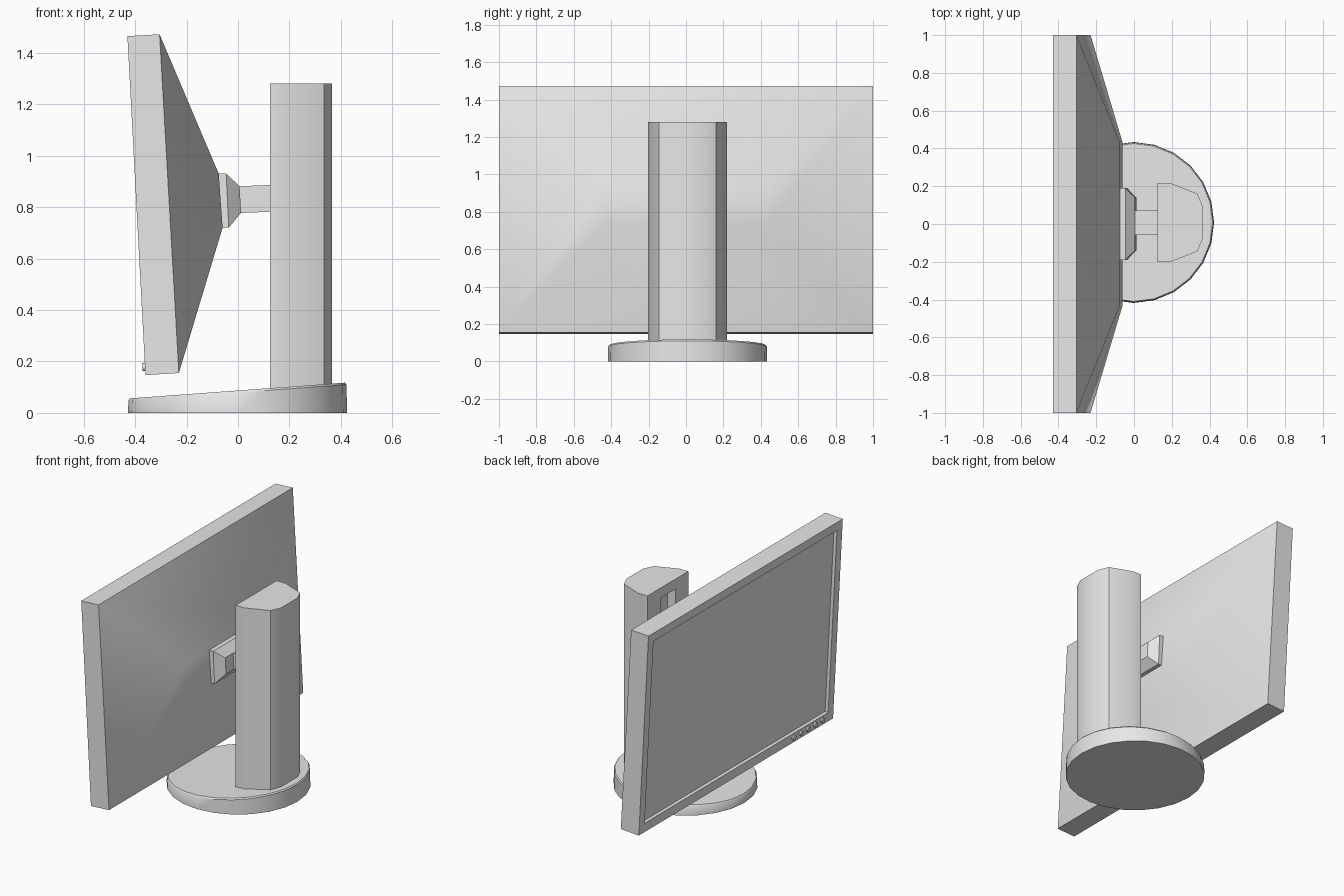
import bpy, bmesh, math
from mathutils import Vector, Matrix

if "Cube" in bpy.data.objects:
    bpy.data.objects.remove(bpy.data.objects["Cube"], do_unlink=True)

GREY = bpy.data.materials.new("light grey plastic")
GREY.use_nodes = True
GREY.diffuse_color = (0.8, 0.8, 0.8, 1)
GREY.node_tree.nodes["Principled BSDF"].inputs["Base Color"].default_value = (0.8, 0.8, 0.8, 1)


def finish(name, bm):
    bmesh.ops.recalc_face_normals(bm, faces=bm.faces)
    mesh = bpy.data.meshes.new(name)
    bm.to_mesh(mesh)
    bm.free()
    mesh.materials.append(GREY)
    ob = bpy.data.objects.new(name, mesh)
    bpy.context.collection.objects.link(ob)
    return ob


def smooth(ob, angle=30):
    bpy.ops.object.select_all(action='DESELECT')
    ob.select_set(True)
    bpy.context.view_layer.objects.active = ob
    bpy.ops.object.shade_smooth_by_angle(angle=math.radians(angle))


def loft(name, rings):
    """Skin closed rings of points in order and cap both ends."""
    bm = bmesh.new()
    loops = [[bm.verts.new(p) for p in ring] for ring in rings]
    for a, b in zip(loops, loops[1:]):
        for i in range(len(a)):
            j = (i + 1) % len(a)
            bm.faces.new((a[i], a[j], b[j], b[i]))
    bm.faces.new(loops[0])
    bm.faces.new(loops[-1])
    return finish(name, bm)


def rect(top, bottom, half, cy=0.0):
    """Rectangle ring from a top and a bottom (x, z) point and a half width in y."""
    return [(top[0], cy - half, top[1]), (top[0], cy + half, top[1]),
            (bottom[0], cy + half, bottom[1]), (bottom[0], cy - half, bottom[1])]


# Tilted display: recessed screen, bezel, case sides, tapered back
TOP, BOTTOM = Vector((-0.43, 1.465)), Vector((-0.36, 0.147))
up = (TOP - BOTTOM).normalized()
inward = Vector((up.y, -up.x))
BEZEL, DEPTH = 0.055, 0.022
rim_top, rim_bottom = TOP - up * BEZEL, BOTTOM + up * (BEZEL + 0.005)
display = loft("display_panel", [
    rect(rim_top + inward * DEPTH, rim_bottom + inward * DEPTH, 1 - BEZEL),
    rect(rim_top, rim_bottom, 1 - BEZEL),
    rect(TOP, BOTTOM, 1.0),
    rect((-0.305, 1.472), (-0.23, 0.155), 1.0),
    rect((-0.075, 0.93), (-0.06, 0.72), 0.43),
])
smooth(display)

# Row of round buttons on the lower bezel
tilt = Matrix(((inward.x, 0, up.x), (0, 1, 0), (inward.y, 0, up.y))).to_4x4()
for i in range(5):
    spot = BOTTOM + up * 0.032
    bm = bmesh.new()
    bmesh.ops.create_cone(bm, cap_ends=True, segments=16, radius1=0.016, radius2=0.016, depth=0.02,
                          matrix=Matrix.Translation((spot.x, -0.59 - i * 0.074, spot.y))
                          @ tilt @ Matrix.Rotation(math.pi / 2, 4, 'Y'))
    smooth(finish(f"button_{i + 1}", bm))

# Mounting plate that narrows towards the arm
loft("mount_plate", [
    rect((-0.08, 0.93), (-0.066, 0.72), 0.19),
    rect((-0.046, 0.93), (-0.036, 0.72), 0.19),
    rect((0.006, 0.882), (0.012, 0.778), 0.14),
])

# Arm running into the column slot
loft("support_arm", [
    rect((0.0, 0.881), (0.0, 0.777), 0.065, 0.006),
    rect((0.17, 0.888), (0.17, 0.784), 0.065, 0.006),
])

# Column with a faceted back
CY = 0.008
side = [(0.125, 0.21), (0.19, 0.21), (0.335, 0.153), (0.365, 0.085)]
outline = [(x, CY + y) for x, y in side] + [(x, CY - y) for x, y in reversed(side)]
column = loft("column", [[(x, y, z) for x, y in outline] for z in (0.04, 1.28)])

# Slot cut in the face of the column
cutter = loft("slot_cutter", [rect((x, 1.215), (x, 0.55), 0.077, CY) for x in (0.08, 0.18)])
cutter.hide_render = True
cut = column.modifiers.new("slot", 'BOOLEAN')
cut.operation, cut.solver, cut.object = 'DIFFERENCE', 'EXACT', cutter
smooth(column)
bpy.ops.object.modifier_apply(modifier=cut.name)
bpy.data.objects.remove(cutter, do_unlink=True)
smooth(column)

# Round base with a sloping top and a softened rim
def disc(radius, drop=None):
    ring = []
    for i in range(24):
        a = math.tau * i / 24
        x, y = radius * math.cos(a), radius * math.sin(a)
        ring.append((x - 0.002, y + CY, 0.0 if drop is None else 0.087 + 0.073 * x - drop))
    return ring


base = loft("base", [disc(0.426), disc(0.424, 0.008), disc(0.418, 0.0)])
smooth(base, 35)
